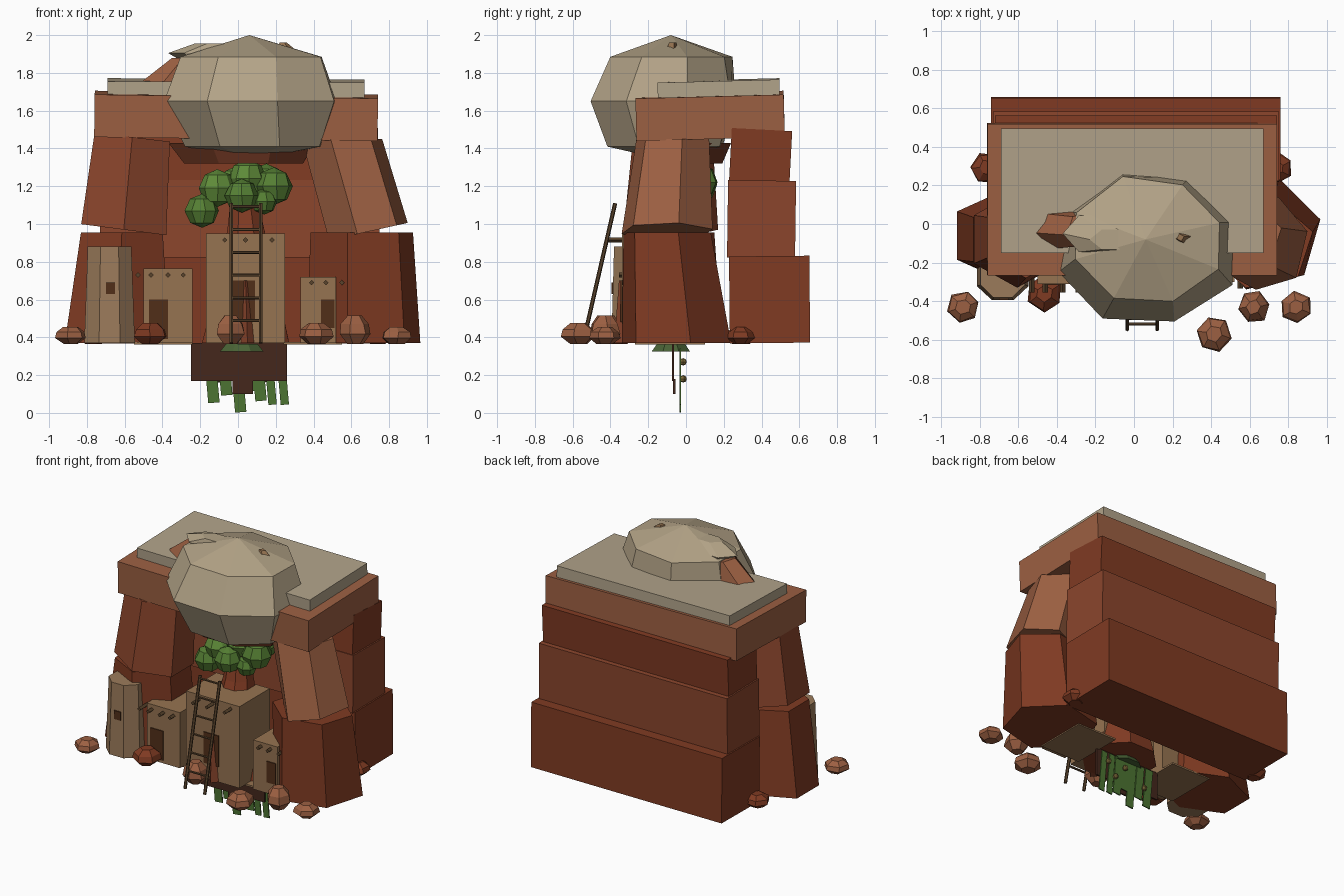
import bpy, bmesh, random
from math import sin, cos, pi, radians
from mathutils import Vector, Matrix

if "Cube" in bpy.data.objects:
    bpy.data.objects.remove(bpy.data.objects["Cube"])

random.seed(4)
MATS = {}


def mat(hexcol):
    if hexcol not in MATS:
        m = bpy.data.materials.new("paint_" + hexcol)
        rgb = [int(hexcol[i:i + 2], 16) / 255 for i in (0, 2, 4)]
        m.diffuse_color = [c ** 2.2 for c in rgb] + [1]
        m.use_nodes = True
        m.node_tree.nodes["Principled BSDF"].inputs["Base Color"].default_value = m.diffuse_color
        MATS[hexcol] = m
    return MATS[hexcol]


def finish(name, bm, col):
    bmesh.ops.recalc_face_normals(bm, faces=bm.faces)
    me = bpy.data.meshes.new(name)
    bm.to_mesh(me)
    bm.free()
    me.materials.append(mat(col))
    ob = bpy.data.objects.new(name, me)
    bpy.context.collection.objects.link(ob)
    return ob


def box(name, x, y, z, col, rot=(0, 0, 0)):
    """Box from (min, max) ranges, optionally tilted (degrees)."""
    bm = bmesh.new()
    bmesh.ops.create_cube(bm, size=1)
    bmesh.ops.scale(bm, vec=(x[1] - x[0], y[1] - y[0], z[1] - z[0]), verts=bm.verts)
    ob = finish(name, bm, col)
    ob.location = [(a + b) / 2 for a, b in (x, y, z)]
    ob.rotation_euler = [radians(a) for a in rot]
    return ob


def loft(name, rings, col, n=8, phase=0.0, jitter=0.0, tilt=None):
    """Faceted solid through rings (cx, cy, z, rx, ry); zero radius gives a point.
    tilt gives a z slope along x per ring."""
    bm = bmesh.new()
    loops = []
    for k, (cx, cy, z, rx, ry) in enumerate(rings):
        if rx == 0:
            loops.append([bm.verts.new((cx, cy, z))])
            continue
        s = tilt[k] if tilt else 0
        lp = []
        for i in range(n):
            a = phase + 2 * pi * i / n
            dx = rx * cos(a) + random.uniform(-jitter, jitter)
            dy = ry * sin(a) + random.uniform(-jitter, jitter)
            lp.append(bm.verts.new((cx + dx, cy + dy, z + s * dx)))
        loops.append(lp)
    for a, b in zip(loops, loops[1:]):
        for i in range(n):
            j = (i + 1) % n
            q = [a[i % len(a)], a[j % len(a)], b[j % len(b)], b[i % len(b)]]
            bm.faces.new(list(dict.fromkeys(q)))
    for lp in (loops[0], loops[-1]):
        if len(lp) > 2:
            bm.faces.new(lp)
    return finish(name, bm, col)


def rod(name, a, b, r, col, n=6):
    a, b = Vector(a), Vector(b)
    bm = bmesh.new()
    bmesh.ops.create_cone(bm, cap_ends=True, segments=n, radius1=r, radius2=r, depth=(b - a).length)
    q = (b - a).to_track_quat('Z', 'Y').to_matrix().to_4x4()
    bm.transform(Matrix.Translation((a + b) / 2) @ q)
    return finish(name, bm, col)


def ball(name, x, y, z, r, col, n=8, rings=4):
    rs = [(x, y, z - r * cos(pi * k / rings)) + (r * sin(pi * k / rings) * (0 < k < rings),) * 2
          for k in range(rings + 1)]
    return loft(name, rs, col, n, random.uniform(0, 1), r * 0.05)


RED, RUST, CLAY, ADOBE, DARK, WOOD, PALE = "7f3d27", "8a4730", "9b6044", "957352", "52321f", "5a4530", "b2a286"

# back cliff layers
box("cliff_lower", (-.74, .76), (.23, .655), (.37, .83), RED, (.6, 0, 0))
box("cliff_middle", (-.73, .75), (.22, .58), (.82, 1.23), RUST, (-.8, 0, 0))
box("cliff_upper", (-.72, .74), (.235, .555), (1.22, 1.5), RED, (-3, 0, 0))

# side pillars, lower and leaning upper blocks
loft("left_pillar_lower", [(-.64, -.06, .37, .32, .25), (-.615, -.08, .955, .25, .23)], RED, 6, pi / 6)
loft("right_pillar_lower", [(.665, -.05, .37, .31, .30), (.655, -.1, .955, .28, .24)], RED, 6, .25)
loft("left_pillar_upper", [(-.605, -.08, .97, .26, .25), (-.56, -.07, 1.46, .23, .21)], RUST, 6, pi / 6,
     tilt=(-.13, -.12))
loft("right_pillar_upper", [(.69, -.1, .96, .215, .25), (.55, -.07, 1.45, .22, .2)], CLAY, 6, .25,
     tilt=(.22, 0))

# lintel slab and pale cap
box("lintel", (-.76, .74), (-.265, .52), (1.46, 1.685), CLAY, (1.5, .8, 0))
box("cap_slab", (-.69, .67), (-.15, .495), (1.67, 1.76), "b0a289", (1.5, .3, 0))

# boulder, its underside stone and the shoulder rock
loft("boulder", [(.07, -.11, 1.34, 0, 0), (.10, -.1, 1.41, .39, .32), (.075, -.125, 1.65, .48, .41),
                 (.07, -.085, 1.885, .405, .335), (.06, -.08, 2.0, 0, 0)], PALE, 8, .3, .015)
loft("boulder_underside", [(.03, -.03, 1.32, .34, .24), (.02, -.02, 1.43, .42, .28)], "6b3826", 8, .39)
loft("shoulder_rock", [(-.4, -.02, 1.66, .24, .12), (-.27, -.03, 1.88, .07, .09)], CLAY, 6, .2, .01)
loft("boulder_crest", [(-.18, -.05, 1.87, .13, .1), (-.2, -.05, 1.905, .17, .11), (-.1, -.08, 1.955, .13, .06)],
     PALE, 6, pi)
loft("crest_chip", [(.27, -.08, 1.87, .1, .05), (.24, -.07, 1.96, .02, .02)], ADOBE, 4, .3)

# adobe houses, tower and ground slabs
box("centre_house", (-.17, .25), (-.34, .0), (.37, .95), ADOBE)
box("left_house", (-.5, -.24), (-.31, .0), (.37, .765), ADOBE)
box("right_house", (.33, .52), (-.3, -.0), (.37, .72), ADOBE)
loft("round_tower", [(-.68, -.27, .37, .145, .135), (-.68, -.27, .88, .125, .12)], "9a7a5b", 8, pi / 8)
for s in (-1, 1):
    box("ground_slab", sorted((s * .24, s * .55)), (-.27, .1), (.362, .374), ADOBE)
for nm, x0, x1, z0, z1, y in (("centre_door", -.03, .09, .48, .70, -.34), ("left_door", -.47, -.37, .39, .6, -.31),
                              ("right_door", .44, .51, .45, .6, -.3), ("tower_window", -.7, -.65, .63, .69, -.388)):
    box(nm, (x0, x1), (y - .006, y + .02), (z0, z1), DARK)

# protruding roof beams
for nm, xs, y, z in (("centre_beam", (-.07, .04, .18), -.34, .915), ("left_beam", (-.53, -.46, -.37, -.29), -.31, .73),
                     ("right_beam", (.39, .465, .55), -.29, .69)):
    for x in xs:
        rod(nm, (x, y + .06, z), (x, y - .07 if "centre" in nm else y - .045, z), .014, WOOD, 4)

# rock spire poking through the centre house
loft("spire_rock", [(.04, -.1, .37, .25, .25), (.05, -.09, .75, .15, .17), (.04, -.05, 1.0, .1, .1),
                    (.03, -.03, 1.18, .07, .07)], RED, 8, .39)
loft("spire_spur", [(.05, -.3, .37, .07, .08), (.04, -.31, .7, .04, .045)], RUST, 4)

# ladder
LOW, HIGH = Vector((0, -.545, .37)), Vector((0, -.375, 1.11))
for x in (-.035, .12):
    rod("ladder_rail", LOW + Vector((x, 0, 0)), HIGH + Vector((x, 0, 0)), .011, WOOD)
for i in range(6):
    p = LOW.lerp(HIGH, .16 + .163 * i)
    rod("ladder_rung", p + Vector((-.035, 0, 0)), p + Vector((.12, 0, 0)), .008, WOOD)

# tree crown
for x, y, z, r in ((-.19, -.06, 1.07, .09), (-.11, -.05, 1.19, .1), (.02, -.14, 1.15, .09), (.05, -.04, 1.24, .1),
                   (.19, -.06, 1.2, .1), (.15, .07, 1.22, .1), (.0, .07, 1.21, .1), (.14, -.1, 1.12, .07)):
    ball("foliage", x, y, z, r, random.choice(("5f8a3c", "557d36")))

# hanging panel, basin and vines below ground level
box("hanging_panel", (-.25, .26), (-.075, -.063), (.17, .37), "462b22")
box("panel_tab", (-.03, .08), (-.068, -.056), (.1, .18), "462b22")
loft("vine_basin", [(.02, -.08, .325, .125, .11), (.02, -.08, .365, .09, .08)], "4a6238", 8, pi / 8)
for x, z in ((-.14, .05), (-.07, .09), (0, 0), (.05, .11), (.11, .06), (.17, .04), (.235, .04)):
    w = .03 if abs(x) < .15 else .022
    box("vine", (x - w, x + w), (-.035, -.027), (z + .003, .34), "4d7335", (0, -5, 0))
for x, z in ((-.1, .18), (.06, .27), (.14, .18), (.2, .27)):
    ball("vine_fruit", x, -.015, z, .02, "7c6a3c", 6)

# scattered stones
for x, y, z, r, h, c in ((-.885, -.43, .41, .085, .045, CLAY), (-.465, -.36, .42, .095, .055, RED),
                         (-.04, -.42, .44, .08, .075, CLAY), (.415, -.57, .42, .095, .055, CLAY),
                         (.62, -.43, .44, .085, .075, CLAY), (.84, -.43, .41, .085, .045, CLAY),
                         (-.765, .29, .41, .085, .045, RED), (.74, .29, .41, .085, .045, RED)):
    loft("stone", [(x, y, z - h, r * .5, r * .5), (x, y, z - h * .3, r, r), (x, y, z + h * .4, r * .9, r * .9),
                   (x, y, z + h, r * .45, r * .45)], c, 6, random.random(), .005)
